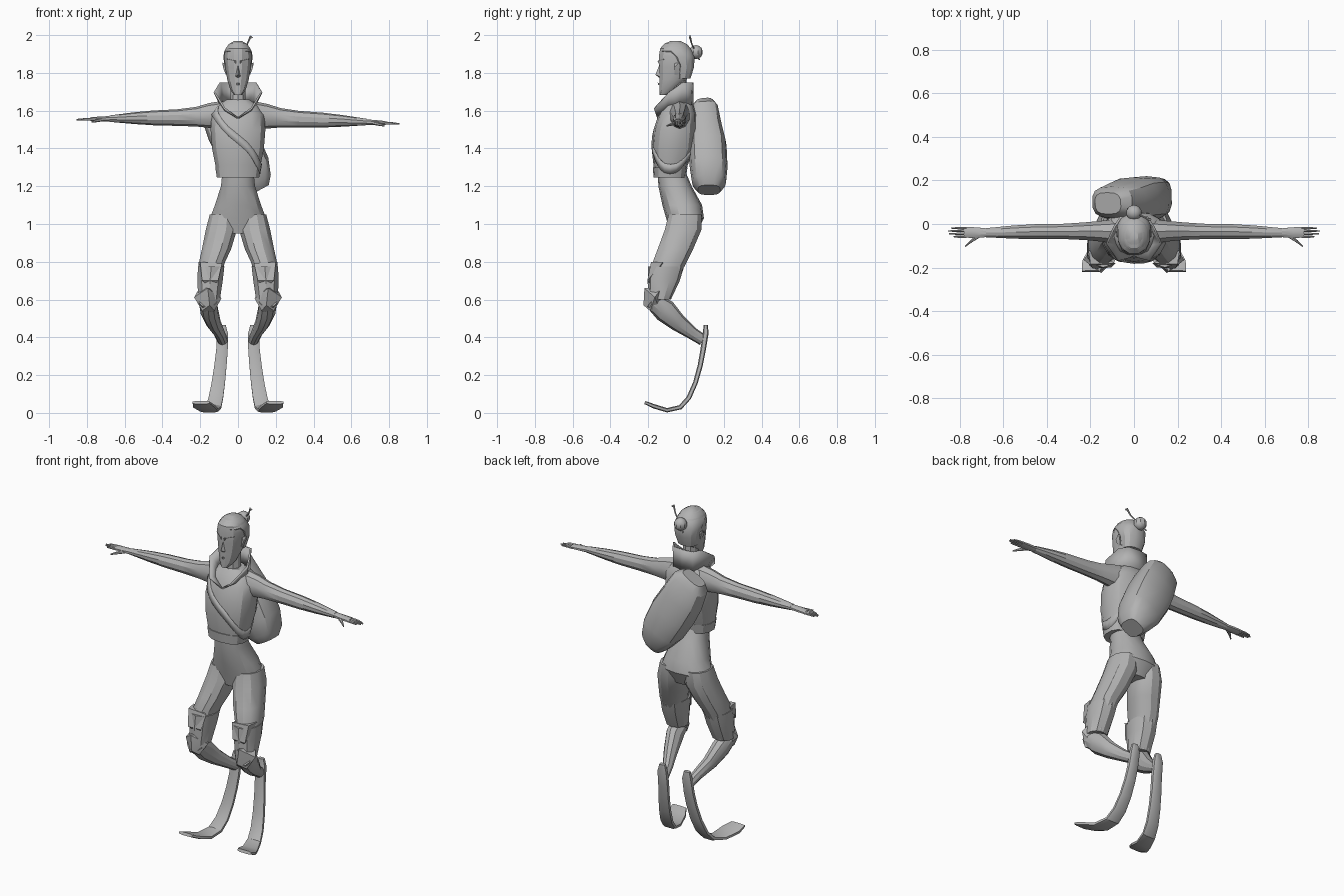
import bpy, bmesh, math
from mathutils import Vector

grey = bpy.data.materials.new("plain grey")
grey.diffuse_color = (0.45, 0.45, 0.45, 1)


def finish(name, bm, mirror=False, thick=0, angle=30):
    bmesh.ops.recalc_face_normals(bm, faces=bm.faces)
    me = bpy.data.meshes.new(name)
    bm.to_mesh(me)
    bm.free()
    me.materials.append(grey)
    ob = bpy.data.objects.new(name, me)
    bpy.context.collection.objects.link(ob)
    bpy.ops.object.select_all(action='DESELECT')
    bpy.context.view_layer.objects.active = ob
    ob.select_set(True)
    bpy.ops.object.shade_smooth_by_angle(angle=math.radians(angle))
    if mirror:
        ob.modifiers.new("mirror", 'MIRROR')
    if thick:
        ob.modifiers.new("thickness", 'SOLIDIFY').thickness = thick
    return ob


def unit(k, n, p):
    """Point on a rounded-square outline."""
    a = 2 * math.pi * (k + 0.5) / n
    c, s = math.cos(a), math.sin(a)
    return (math.copysign(abs(c) ** (2 / p), c), math.copysign(abs(s) ** (2 / p), s))


def loft(name, rows, side=(1, 0, 0), flat=None, n=10, p=2, mirror=False):
    """Rows are (x, y, z, half width along side, half depth)."""
    bm = bmesh.new()
    side = Vector(side).normalized()
    pts = [Vector(r[:3]) for r in rows]
    rings = []
    for i, r in enumerate(rows):
        t = pts[min(i + 1, len(pts) - 1)] - pts[max(i - 1, 0)]
        v = Vector(flat) if flat else t.cross(side).normalized()
        ring = []
        for k in range(n):
            a, b = unit(k, n, p)
            ring.append(bm.verts.new(pts[i] + side * a * r[3] + v * b * r[4]))
        rings.append(ring)
    for a, b in zip(rings, rings[1:]):
        for k in range(n):
            bm.faces.new((a[k], a[(k + 1) % n], b[(k + 1) % n], b[k]))
    bm.faces.new(rings[0])
    bm.faces.new(rings[-1])
    return finish(name, bm, mirror)


def hull(name, pts, mirror=False):
    bm = bmesh.new()
    bmesh.ops.convex_hull(bm, input=[bm.verts.new(q) for q in pts])
    return finish(name, bm, mirror, angle=20)


def strip(name, low, high, mirror, thick, closed=False):
    bm = bmesh.new()
    a = [bm.verts.new(q) for q in low]
    b = [bm.verts.new(q) for q in high]
    for i in range(len(a) - (0 if closed else 1)):
        j = (i + 1) % len(a)
        bm.faces.new((a[i], a[j], b[j], b[i]))
    return finish(name, bm, mirror, thick)


Y = (0, 1, 0)
# Jacket and its hem
torso = [(0, -.085, 1.25, .112, .082), (0, -.082, 1.31, .122, .09), (0, -.067, 1.4, .14, .115),
         (0, -.057, 1.5, .148, .115), (0, -.045, 1.58, .142, .1), (0, -.04, 1.63, .105, .078),
         (0, -.04, 1.66, .06, .05)]
loft("jacket", torso, flat=Y, n=14, p=2.5)
loft("jacket_hem", [(0, -.086, 1.245, .114, .085), (0, -.084, 1.30, .123, .092)], flat=Y, n=14, p=2.5)

# Pack strap wrapping diagonally around the jacket
low, high = [], []
for k in range(24):
    a = 2 * math.pi * k / 24
    z = 1.45 - .16 * math.cos(a)
    for dz, out in ((-.025, low), (.025, high)):
        zz = z + dz
        i = max(j for j in range(len(torso) - 1) if torso[j][2] <= zz)
        f = (zz - torso[i][2]) / (torso[i + 1][2] - torso[i][2])
        _, cy, _, rx, ry = [u + (w - u) * f for u, w in zip(torso[i], torso[i + 1])]
        c, s = math.cos(a), math.sin(a)
        out.append((1.03 * rx * math.copysign(abs(c) ** .8, c),
                    cy + 1.03 * ry * math.copysign(abs(s) ** .8, s), zz))
strip("pack_strap", low, high, False, .008, True)

# Slanted backpack
loft("backpack", [(-.12, .095, 1.635, .068, .05), (-.1, .1, 1.6, .105, .072), (-.05, .103, 1.5, .12, .09),
                  (0, .115, 1.41, .125, .1), (.06, .12, 1.3, .115, .1), (.1, .122, 1.22, .085, .09),
                  (.115, .122, 1.18, .055, .06)], side=(.88, 0, .48), n=14, p=3)

# Trousers
loft("trouser_seat", [(0, -.075, 1.27, .085, .075), (0, -.058, 1.2, .092, .088), (0, -.02, 1.1, .125, .105),
                      (0, -.005, 1.03, .152, .1), (0, -.015, .95, .13, .07)], flat=Y, n=14, p=2.3)
loft("trouser_leg", [(.078, -.005, 1.05, .074, .09), (.088, -.015, .97, .085, .1), (.113, -.055, .87, .08, .097),
                     (.14, -.09, .79, .07, .092), (.152, -.125, .68, .06, .07), (.155, -.14, .6, .055, .06)],
     flat=Y, n=12, p=2.2, mirror=True)
loft("trouser_cuff", [(.142, -.105, .775, .073, .095), (.148, -.118, .7, .07, .085),
                      (.153, -.14, .6, .06, .06)], flat=Y, n=10, p=2.3, mirror=True)
# Pointed flap on each cuff
hull("cuff_flap", [(.085, -.18, .79), (.2, -.185, .8), (.105, -.2, .7), (.19, -.205, .7),
                   (.14, -.17, .66), (.21, -.12, .8)], True)

# Knee pads
hull("knee_pad", [(.16, -.22, .66), (.15, -.225, .57), (.088, -.16, .605), (.232, -.165, .612),
                  (.125, -.19, .54), (.19, -.19, .54), (.16, -.13, .52), (.11, -.13, .65), (.205, -.13, .66)], True)

# Shins and springy blades
loft("shin", [(.16, -.18, .595, .05, .045), (.152, -.11, .54, .048, .062), (.13, -.04, .475, .04, .046),
              (.098, .035, .42, .03, .033), (.083, .09, .385, .028, .03)], mirror=True)
loft("blade_foot", [(.082, .105, .465, .018, .012), (.082, .104, .42, .03, .016), (.085, .09, .33, .032, .015),
                    (.093, .075, .25, .034, .014), (.104, .05, .16, .037, .013), (.117, .015, .08, .04, .013),
                    (.13, -.03, .03, .043, .013), (.152, -.1, .014, .05, .012), (.18, -.17, .035, .06, .012),
                    (.195, -.218, .055, .047, .009)], n=8, p=3.5, mirror=True)

# Arms with hands; one arm sits slightly higher
for s, label in ((1, "right"), (-1, "left")):
    def limb(name, rows, n=8):
        loft(label + name, [(s * x, y, z + (.026 * x if s < 0 else 0), a, b) for x, y, z, a, b in rows],
             side=Y, n=n)
    limb("_arm", [(.08, -.035, 1.575, .06, .075), (.15, -.033, 1.57, .05, .066), (.22, -.033, 1.562, .043, .052),
                  (.32, -.034, 1.555, .037, .044), (.45, -.035, 1.55, .036, .039), (.55, -.037, 1.546, .032, .031),
                  (.68, -.04, 1.54, .022, .017)], 10)
    limb("_hand", [(.67, -.04, 1.54, .021, .016), (.73, -.04, 1.537, .027, .014), (.78, -.038, 1.535, .026, .011)])
    for k, tip in enumerate((.83, .85, .855, .84)):
        y = -.058 + .013 * k
        limb("_finger_%d" % k, [(.77, y, 1.535, .007, .008), (.81, y, 1.533, .006, .007),
                                (tip, y, 1.53, .003, .004)], 6)
    limb("_thumb", [(.715, -.055, 1.535, .012, .01), (.75, -.08, 1.527, .008, .008),
                    (.775, -.102, 1.52, .004, .004)], 6)

# Neck and stand-up collar with lapels
loft("neck", [(0, -.045, 1.57, .055, .055), (0, -.045, 1.66, .043, .048), (0, -.045, 1.77, .042, .048)], flat=Y)
strip("collar", [(0, .03, 1.63), (.06, .02, 1.63), (.082, -.04, 1.62), (.062, -.1, 1.6), (0, -.15, 1.565)],
      [(0, .03, 1.75), (.06, .025, 1.75), (.088, -.02, 1.75), (.12, -.09, 1.7), (.068, -.168, 1.615)], True, .01)

# Head, hair and face
loft("head", [(0, -.122, 1.682, .02, .02), (0, -.095, 1.71, .042, .048), (0, -.068, 1.765, .059, .075),
              (0, -.057, 1.83, .07, .087), (0, -.053, 1.89, .076, .093), (0, -.056, 1.93, .067, .083),
              (0, -.058, 1.957, .043, .055), (0, -.058, 1.967, .015, .02)], flat=Y, n=12, p=2.2)
loft("hair", [(0, -.02, 1.77, .058, .045), (0, -.01, 1.83, .073, .054), (0, -.025, 1.885, .08, .073),
              (0, -.052, 1.915, .075, .089), (0, -.055, 1.95, .053, .065), (0, -.055, 1.97, .02, .025)],
     flat=Y, n=12, p=2.2)
hull("nose", [(0, -.14, 1.845), (0, -.162, 1.79), (.016, -.137, 1.78), (-.016, -.137, 1.78), (0, -.135, 1.77)])
hull("brow", [(.01, -.145, 1.85), (.055, -.115, 1.865), (.01, -.151, 1.863), (.058, -.12, 1.875),
              (.01, -.13, 1.87), (.05, -.1, 1.87)], True)
hull("ear", [(.062, -.06, 1.79), (.07, -.06, 1.85), (.07, -.03, 1.85), (.082, -.035, 1.855),
             (.08, -.06, 1.83), (.064, -.04, 1.79), (.078, -.03, 1.83)], True)
hull("lips", [(.022, -.128, 1.742), (-.022, -.128, 1.742), (0, -.15, 1.748), (0, -.147, 1.735), (0, -.12, 1.74)])

# Hair bun and pin
bm = bmesh.new()
bmesh.ops.create_uvsphere(bm, u_segments=10, v_segments=7, radius=.037)
bmesh.ops.translate(bm, verts=bm.verts, vec=(0, .052, 1.91))
finish("hair_bun", bm)
loft("hair_pin", [(-.03, .07, 1.87, .004, .004), (.05, .03, 1.955, .004, .004), (.068, .02, 1.995, .006, .006),
                  (.075, .022, 1.985, .006, .006)], side=Y, n=6)
